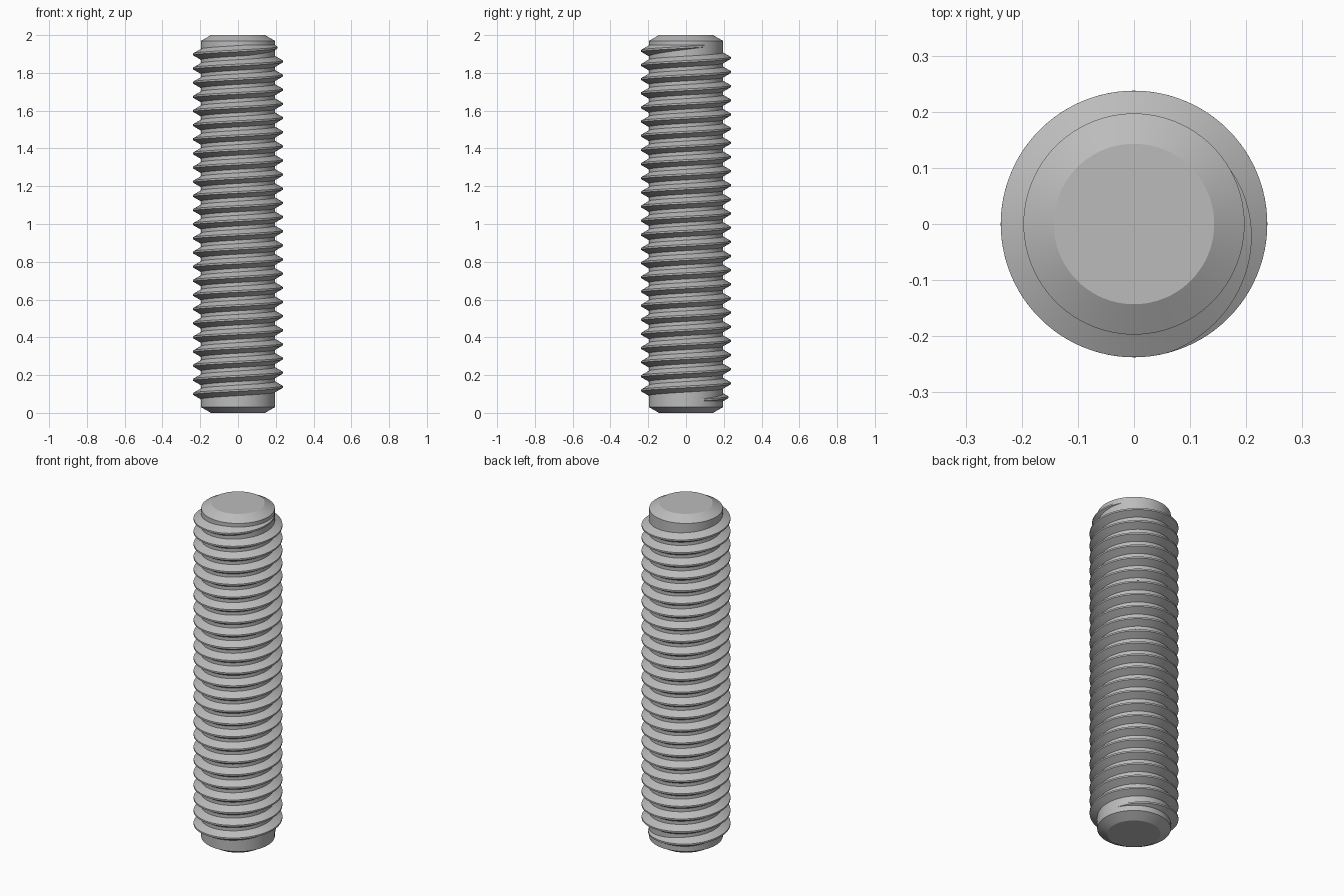
import bpy
import bmesh
import math

cube = bpy.data.objects.get("Cube")
if cube:
    bpy.data.objects.remove(cube, do_unlink=True)

LENGTH = 2.0
CORE_R = 0.197
CREST_R = 0.2375
CHAMFER_R = 0.143
CHAMFER_H = 0.031
PITCH = 0.0749
FIRST_Z = 0.063          # crest height at angle zero
START = math.radians(18)
END = math.radians(25 * 360 + 35)
RAMP = math.radians(110)  # run-in and run-out of the thread
STEPS = 96                # segments per turn

steel = bpy.data.materials.new("grey steel")
steel.use_nodes = True
steel.diffuse_color = (0.5, 0.5, 0.5, 1)
steel.node_tree.nodes["Principled BSDF"].inputs["Base Color"].default_value = (0.5, 0.5, 0.5, 1)


def polar(radius, angle, z):
    return (radius * math.cos(angle), radius * math.sin(angle), z)


def loft(name, rings, closed):
    """Skin consecutive rings of points and cap both ends."""
    bm = bmesh.new()
    loops = [[bm.verts.new(p) for p in ring] for ring in rings]
    n = len(loops[0])
    for a, b in zip(loops, loops[1:]):
        for i in range(n if closed else n - 1):
            j = (i + 1) % n
            bm.faces.new((a[i], a[j], b[j], b[i]))
    bm.faces.new(loops[0])
    bm.faces.new(loops[-1])
    bmesh.ops.recalc_face_normals(bm, faces=bm.faces)
    mesh = bpy.data.meshes.new(name)
    bm.to_mesh(mesh)
    bm.free()
    mesh.materials.append(steel)
    obj = bpy.data.objects.new(name, mesh)
    bpy.context.collection.objects.link(obj)
    bpy.ops.object.select_all(action="DESELECT")
    obj.select_set(True)
    bpy.context.view_layer.objects.active = obj
    bpy.ops.object.shade_smooth_by_angle(angle=math.radians(20))
    return obj


# Chamfered cylindrical core
profile = [(CHAMFER_R, 0), (CORE_R, CHAMFER_H),
           (CORE_R, LENGTH - CHAMFER_H), (CHAMFER_R, LENGTH)]
loft("rod_core", [[polar(r, math.tau * i / STEPS, z) for i in range(STEPS)]
                  for r, z in profile], True)


# Right-handed thread: a trapezoid section swept up a helix
def section(angle):
    fade = max(0, min(1, (angle - START) / RAMP, (END - angle) / RAMP))
    base_r = CORE_R - 0.004
    low_r = CORE_R - 0.002
    crest_r = low_r + (CREST_R - low_r) * fade
    flat = PITCH / 16
    foot = flat + (crest_r - base_r) * math.tan(math.radians(30))
    z = FIRST_Z + PITCH * angle / math.tau
    return [polar(base_r, angle, z - foot), polar(crest_r, angle, z - flat),
            polar(crest_r, angle, z + flat), polar(base_r, angle, z + foot)]


count = int((END - START) / math.tau * STEPS)
loft("screw_thread", [section(START + (END - START) * i / count)
                      for i in range(count + 1)], True)
